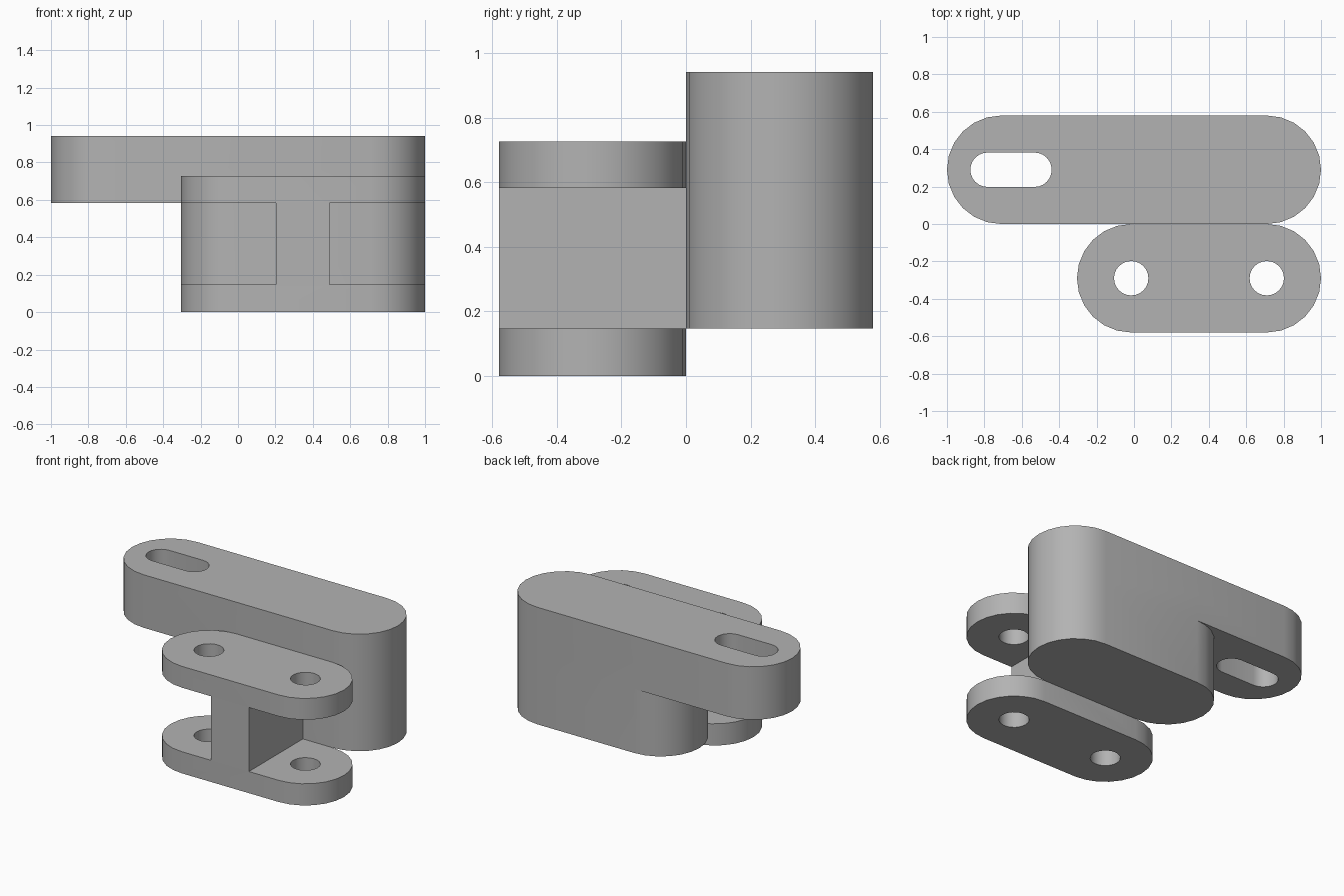
import bpy, bmesh
from math import cos, sin, pi

old = bpy.data.objects.get("Cube")
if old:
    bpy.data.objects.remove(old, do_unlink=True)

grey = bpy.data.materials.new("plain_grey")
grey.use_nodes = True
grey.diffuse_color = (0.45, 0.45, 0.45, 1)
grey.node_tree.nodes["Principled BSDF"].inputs["Base Color"].default_value = (0.45, 0.45, 0.45, 1)

R = 0.29         # half width of each link
HOLE = 0.092     # radius of pin holes and slot ends
BASE, MID, TOP = 0.147, 0.582, 0.942


def prism(name, outline, z0, z1):
    """Extrude a flat outline from z0 up to z1."""
    bm = bmesh.new()
    face = bm.faces.new([bm.verts.new((x, y, z0)) for x, y in outline])
    top = bmesh.ops.extrude_face_region(bm, geom=[face])["geom"]
    bmesh.ops.translate(bm, vec=(0, 0, z1 - z0),
                        verts=[v for v in top if isinstance(v, bmesh.types.BMVert)])
    bmesh.ops.recalc_face_normals(bm, faces=bm.faces)
    mesh = bpy.data.meshes.new(name)
    bm.to_mesh(mesh)
    bm.free()
    mesh.materials.append(grey)
    ob = bpy.data.objects.new(name, mesh)
    bpy.context.collection.objects.link(ob)
    return ob


def slot(name, x0, x1, y, r, z0, z1, n=12):
    """Round-ended bar whose end arcs are centred on x0 and x1."""
    arc = [-pi / 2 + pi * i / n for i in range(n + 1)]
    pts = [(x1 + r * cos(a), y + r * sin(a)) for a in arc]
    left = [(x0 - r * cos(a), y - r * sin(a)) for a in arc]
    if x0 == x1:
        left = left[1:-1]
    return prism(name, pts + left, z0, z1)


def box(name, x0, x1, y0, y1, z0, z1):
    return prism(name, [(x0, y0), (x1, y0), (x1, y1), (x0, y1)], z0, z1)


def combine(ob, tool, operation):
    """Apply a boolean and discard the tool."""
    tool.hide_render = True
    mod = ob.modifiers.new("join", 'BOOLEAN')
    mod.operation, mod.solver, mod.object = operation, 'EXACT', tool
    bpy.context.view_layer.objects.active = ob
    bpy.ops.object.modifier_apply(modifier=mod.name)
    bpy.data.objects.remove(tool, do_unlink=True)


# Rear arm: long bar with a shorter block beneath and a slot at its right end
arm = slot("slotted_arm", -1 + R, 1 - R, R, R, MID, TOP)
combine(arm, slot("arm_block", -0.305 + R, 1 - R, R, R, BASE, 0.76), 'UNION')
combine(arm, slot("slot_cutter", -0.875 + HOLE, -0.44 - HOLE, R, HOLE, 0.3, 1.2), 'DIFFERENCE')

# Front link: two plates joined by a web, with pin holes through both plates
link = slot("double_link", -0.305 + R, 1 - R, -R, R, 0, 0.727)
for x0, x1 in ((-0.6, 0.203), (0.488, 1.3)):
    combine(link, box("gap_cutter", x0, x1, -0.8, 0.2, BASE, MID), 'DIFFERENCE')
for x in (-0.305 + R, 1 - R):
    combine(link, slot("pin_cutter", x, x, -R, HOLE, -0.2, 1), 'DIFFERENCE')

# Smooth the round ends, keep the rims sharp
for ob in (arm, link):
    bpy.ops.object.select_all(action='DESELECT')
    ob.select_set(True)
    bpy.context.view_layer.objects.active = ob
    bpy.ops.object.shade_smooth_by_angle(angle=pi / 6)
